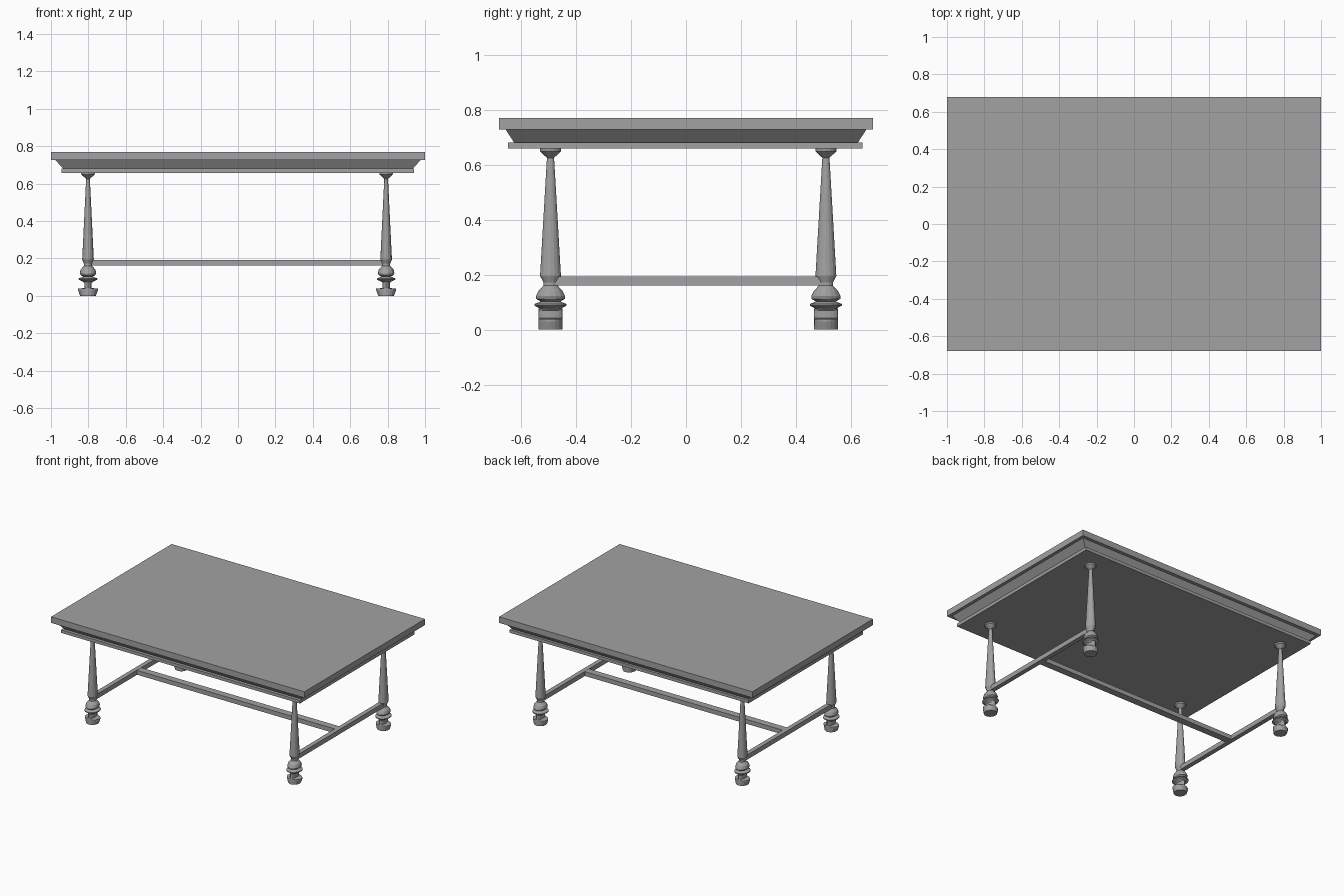
import bpy, bmesh, math

cube = bpy.data.objects.get("Cube")
if cube:
    bpy.data.objects.remove(cube, do_unlink=True)

grey = bpy.data.materials.new("plain grey")
grey.use_nodes = True
colour = (0.36, 0.36, 0.36, 1)
grey.diffuse_color = colour
grey.node_tree.nodes["Principled BSDF"].inputs["Base Color"].default_value = colour


def loft(name, rings, location=(0, 0, 0)):
    """Skin a stack of equal-sized rings and cap both ends."""
    bm = bmesh.new()
    loops = [[bm.verts.new(p) for p in ring] for ring in rings]
    n = len(loops[0])
    for low, high in zip(loops, loops[1:]):
        for i in range(n):
            j = (i + 1) % n
            bm.faces.new((low[i], low[j], high[j], high[i]))
    bm.faces.new(loops[0][::-1])
    bm.faces.new(loops[-1])
    bmesh.ops.recalc_face_normals(bm, faces=bm.faces)
    mesh = bpy.data.meshes.new(name)
    bm.to_mesh(mesh)
    bm.free()
    mesh.materials.append(grey)
    obj = bpy.data.objects.new(name, mesh)
    obj.location = location
    bpy.context.collection.objects.link(obj)
    return obj


def rectangle(hx, hy, z):
    return [(-hx, -hy, z), (hx, -hy, z), (hx, hy, z), (-hx, hy, z)]


def ellipse(z, rx, ry, sides=16):
    turn = math.tau / sides
    return [(rx * math.cos(i * turn), ry * math.sin(i * turn), z) for i in range(sides)]


def slab(name, hx, hy, z0, z1, location=(0, 0, 0)):
    return loft(name, [rectangle(hx, hy, z0), rectangle(hx, hy, z1)], location)


# Table top: slab, sloping moulding and thin lower board
slab("table_top", 1, 0.68, 0.727, 0.77)
loft("sloped_moulding", [rectangle(0.932, 0.624, 0.678), rectangle(0.98, 0.657, 0.729)])
slab("lower_board", 0.943, 0.645, 0.658, 0.68, (-0.001, -0.002, 0))

# Turned legs: height, half width, half depth
leg_profile = [
    (0.075, 0.025, 0.035), (0.087, 0.05, 0.058), (0.093, 0.05, 0.058),
    (0.102, 0.026, 0.036), (0.112, 0.04, 0.053), (0.122, 0.044, 0.053),
    (0.14, 0.04, 0.044), (0.16, 0.022, 0.026), (0.172, 0.022, 0.026),
    (0.195, 0.031, 0.038), (0.625, 0.01, 0.013), (0.648, 0.035, 0.038),
    (0.66, 0.037, 0.038),
]
# Feet keep one depth while their width flares
foot_profile = [
    (0, 0.042, 0.044), (0.03, 0.053, 0.044), (0.038, 0.053, 0.044),
    (0.042, 0.02, 0.044), (0.07, 0.02, 0.044), (0.077, 0.028, 0.044),
]
CX, CY = -0.005, 0.008
for side, sx in (("left", 1), ("right", -1)):
    for end, sy in (("front", -1), ("back", 1)):
        spot = (CX + sx * 0.797, CY + sy * 0.501, 0)
        loft(f"{end}_{side}_leg", [ellipse(*row) for row in leg_profile], spot)
        loft(f"{end}_{side}_foot", [ellipse(*row) for row in foot_profile], spot)
    # Stretcher joining the two legs of one end
    slab(f"{side}_stretcher", 0.016, 0.49, 0.16, 0.193, (CX + sx * 0.797, CY, 0))

# Long stretcher between the ends
slab("long_stretcher", 0.797, 0.025, 0.161, 0.192, (CX, CY, 0))
